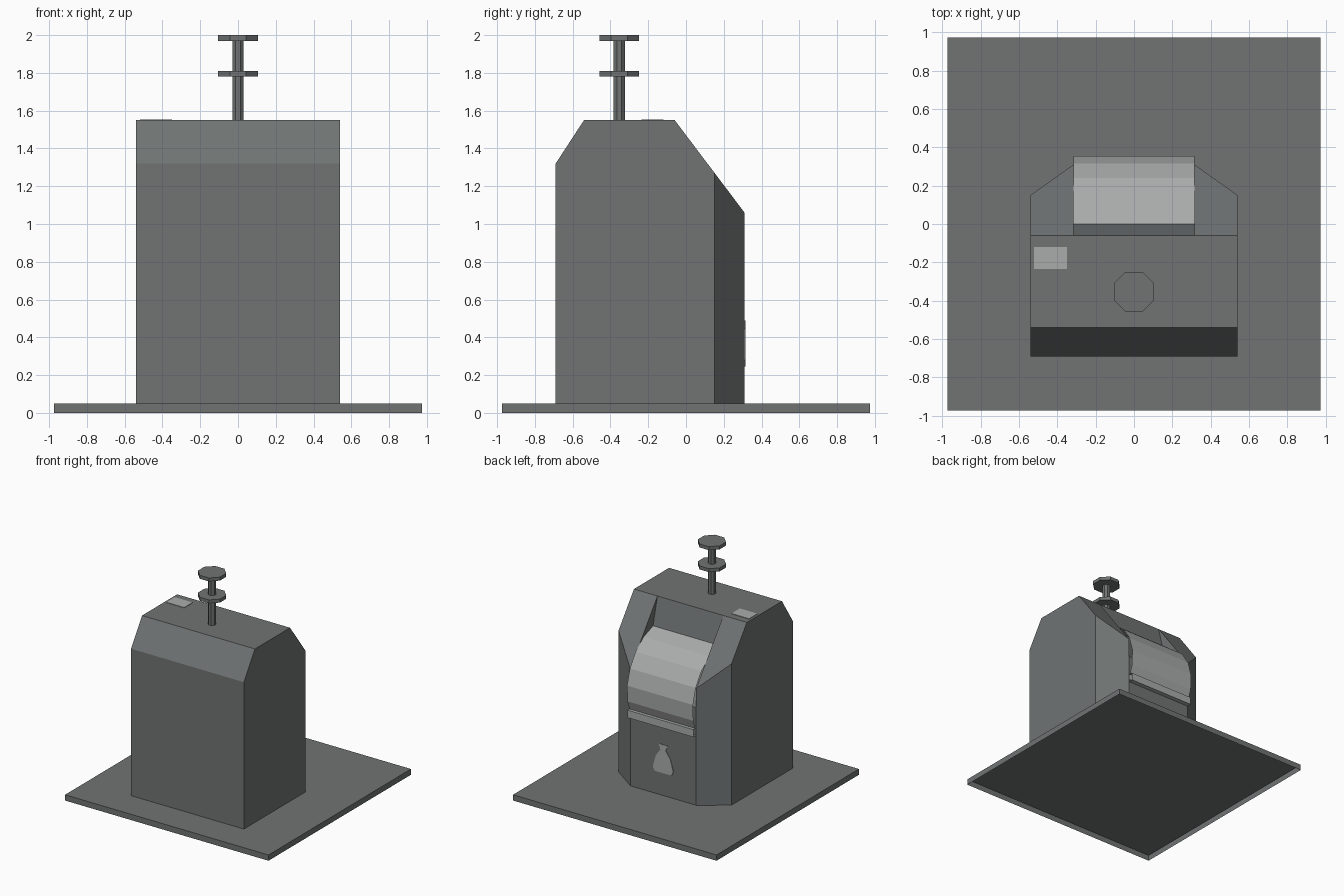
import bpy, bmesh, math
from mathutils import Vector

if "Cube" in bpy.data.objects:
    bpy.data.objects.remove(bpy.data.objects["Cube"])


def material(name, rgb):
    m = bpy.data.materials.new(name)
    m.diffuse_color = (*rgb, 1)
    m.use_nodes = True
    m.node_tree.nodes["Principled BSDF"].inputs["Base Color"].default_value = m.diffuse_color
    return m


DARK = material("dark grey", (0.16, 0.174, 0.171))
LIGHT = material("light grey", (0.40, 0.415, 0.41))


def finish(name, bm, mat):
    bmesh.ops.recalc_face_normals(bm, faces=bm.faces)
    me = bpy.data.meshes.new(name)
    bm.to_mesh(me)
    bm.free()
    me.materials.append(mat)
    ob = bpy.data.objects.new(name, me)
    bpy.context.collection.objects.link(ob)
    return ob


def prism(outline, axis, lo, hi, start_cap=True, end_cap=True, closed=True):
    """Extrude a 2D outline along an axis (0=x, 1=y, 2=z) from lo to hi."""
    bm = bmesh.new()

    def ring(d):
        pts = []
        for p in outline:
            c = list(p)
            c.insert(axis, d)
            pts.append(bm.verts.new(c))
        return pts

    a, b = ring(lo), ring(hi)
    n = len(outline)
    for i in range(n if closed else n - 1):
        j = (i + 1) % n
        bm.faces.new((a[i], a[j], b[j], b[i]))
    if closed and start_cap:
        bm.faces.new(a)
    if closed and end_cap:
        bm.faces.new(b)
    return bm


def rect(x0, x1, y0, y1):
    return [(x0, y0), (x1, y0), (x1, y1), (x0, y1)]


def octagon(apothem, cy):
    r = apothem / math.cos(math.pi / 8)
    angles = [math.pi / 8 + i * math.pi / 4 for i in range(8)]
    return [(r * math.cos(t), cy + r * math.sin(t)) for t in angles]


# Ground plate, open underneath
finish("ground_plate", prism(rect(-0.973, 0.973, -0.973, 0.973), 2, 0, 0.05, start_cap=False), DARK)

# Housing: side profile extruded across, with two corners sliced off
W = 0.315
profile = [(-0.69, 0.05), (-0.69, 1.32), (-0.54, 1.55), (-0.06, 1.55), (0.31, 1.06), (0.31, 0.05)]
bm = prism(profile, 0, -0.54, 0.54)
for s in (-1, 1):
    bmesh.ops.bisect_plane(bm, geom=bm.verts[:] + bm.edges[:] + bm.faces[:], dist=1e-5,
                           plane_co=Vector((s * W, 0.31, 0)),
                           plane_no=Vector((s * 0.16, 0.225, 0)).normalized(), clear_outer=True)
    bmesh.ops.holes_fill(bm, edges=[e for e in bm.edges if e.is_boundary])
housing = finish("housing", bm, DARK)

# Recess for the hatch, cut between the two cheeks
recess = [(-0.0728, 1.6), (0.01, 1.277), (0.4, 0.78), (0.4, 1.6)]
cutter = finish("recess_cutter", prism(recess, 0, -W, W), DARK)
cutter.hide_render = True
mod = housing.modifiers.new("recess", 'BOOLEAN')
mod.operation = 'DIFFERENCE'
mod.solver = 'EXACT'
mod.object = cutter
bpy.context.view_layer.objects.active = housing
bpy.ops.object.modifier_apply(modifier=mod.name)
bpy.data.objects.remove(cutter)

# Curved hatch: an open faceted sheet
arc = [math.radians(11 + 18 * i) for i in range(7)]
hatch = [(-0.086 + 0.444 * math.sin(t), 0.88 + 0.444 * math.cos(t)) for t in arc]
finish("hatch_drum", prism(hatch, 0, -W, W, closed=False), LIGHT)

# Handle bar below the hatch
finish("handle_bar", prism(rect(0.30, 0.35, 0.655, 0.72), 0, -W, W, False, False), LIGHT)

# Lifting post with two octagonal discs
PY = -0.354
finish("lifting_post", prism(octagon(0.03, PY), 2, 1.55, 1.975), DARK)
for name, z in (("lower_disc", 1.78), ("upper_disc", 1.97)):
    finish(name, prism(octagon(0.105, PY), 2, z, z + 0.03), DARK)

# Light panel on the top
finish("top_panel", prism(rect(-0.52, -0.35, -0.235, -0.12), 2, 1.549, 1.554), LIGHT)

# Waste bag pictogram on the lower face
half = [(0.045, 0.49), (0.025, 0.445), (0.07, 0.38), (0.098, 0.28), (0.08, 0.245)]
bag = half + [(-x, z) for x, z in reversed(half)]
finish("bag_symbol", prism(bag, 1, 0.309, 0.314), LIGHT)
